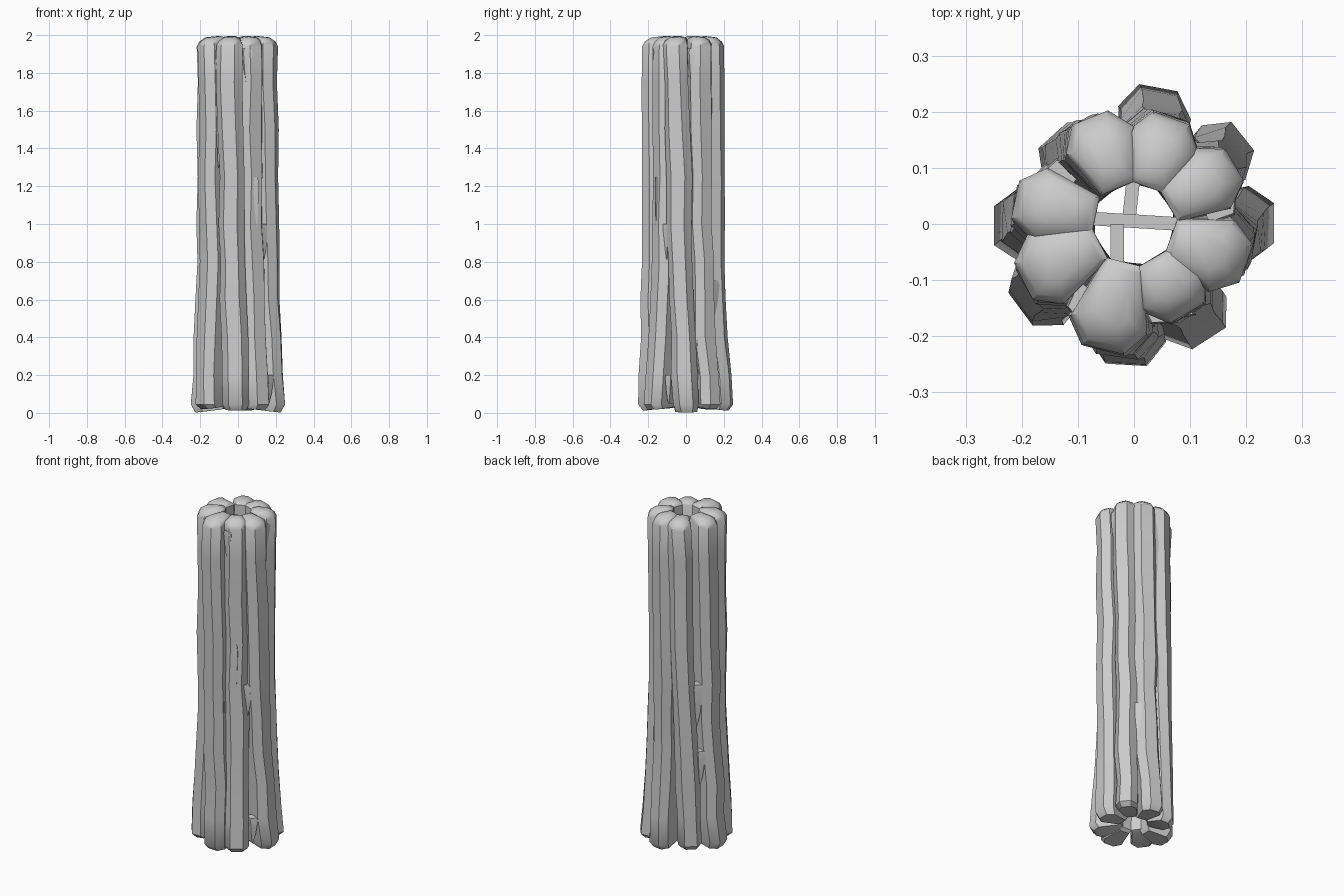
import bpy, bmesh, math, random
from mathutils import Vector

if "Cube" in bpy.data.objects:
    bpy.data.objects.remove(bpy.data.objects["Cube"])

random.seed(4)
grey = bpy.data.materials.new("weathered grey")
grey.diffuse_color = (0.6, 0.6, 0.6, 1)
grey.use_nodes = True
grey.node_tree.nodes["Principled BSDF"].inputs["Base Color"].default_value = grey.diffuse_color


def finish(bm, name, angle=40):
    bmesh.ops.recalc_face_normals(bm, faces=bm.faces)
    me = bpy.data.meshes.new(name)
    bm.to_mesh(me)
    bm.free()
    ob = bpy.data.objects.new(name, me)
    bpy.context.collection.objects.link(ob)
    me.materials.append(grey)
    bpy.ops.object.select_all(action='DESELECT')
    ob.select_set(True)
    bpy.context.view_layer.objects.active = ob
    bpy.ops.object.shade_smooth_by_angle(angle=math.radians(angle))
    return ob


def loft(rings, name):
    """Skin a stack of equal-length rings and close both ends."""
    bm = bmesh.new()
    loops = [[bm.verts.new(p) for p in ring] for ring in rings]
    for a, b in zip(loops, loops[1:]):
        n = len(a)
        for i in range(n):
            bm.faces.new((a[i], a[(i + 1) % n], b[(i + 1) % n], b[i]))
    for end in (loops[0], loops[-1]):
        bm.faces.new(end)
    return finish(bm, name)


def section(angle, r, w, z, rise=0.0, scale=1.0):
    """Six-sided wedge: flat outer face, wide shoulders, narrow inner face."""
    inner = 0.07
    pts = [(r, -0.5 * w), (r, 0.55 * w), (r - 0.045, w),
           (inner, 0.035), (inner, -0.035), (r - 0.045, -w)]
    mid = (r + inner) / 2
    c, s = math.cos(angle), math.sin(angle)
    ring = []
    for u, v in pts:
        u, v = mid + (u - mid) * scale, v * scale
        ring.append(Vector((u * c - v * s, u * s + v * c,
                            z + rise * (r - u) / (r - inner))))
    return ring


# Stalks: base angle, base radius, top angle, top radius, half width
stalks = [(181, 0.252, 168, 0.216, 0.066), (133, 0.215, 112, 0.205, 0.066),
          (80, 0.250, 70, 0.200, 0.066), (39, 0.252, 30, 0.208, 0.062),
          (1, 0.252, -20, 0.212, 0.068), (-57, 0.248, -60, 0.185, 0.068),
          (-93, 0.253, -104, 0.230, 0.070), (217, 0.255, 207, 0.222, 0.070)]
levels = [0.045, 0.2, 0.4, 0.6, 0.8, 1.0, 1.25, 1.5, 1.75, 1.94]
for k, (a0, r0, a1, r1, w) in enumerate(stalks):
    foot = (0.0, 0.015, 0.01, 0.02)[k % 4]
    rings = [section(math.radians(a0), r0 - 0.012, w, foot, 0.02, 0.82)]
    for z in levels:
        t = (z / 1.94) ** 0.8
        flare = max(0, 1 - z / 0.95) ** 1.4
        jit = 0 if z in (levels[0], levels[-1]) else 1
        ang = a0 + (a1 - a0) * t + jit * random.uniform(-1.5, 1.5)
        r = r1 + (r0 - r1) * flare + jit * random.uniform(-0.008, 0.004)
        rise = 0.035 if z == levels[-1] else 0
        rings.append(section(math.radians(ang), r, w + jit * random.uniform(-0.005, 0.004),
                             z, rise))
    rings.append(section(math.radians(a1), r1, w, 1.963, 0.025, 0.84))
    rings.append(section(math.radians(a1), r1, w, 1.983, 0.016, 0.45))
    loft(rings, f"stalk_{k + 1}")

# Torn splinters lodged in the grooves: angle, radius, bottom, top, half width
splinters = [(-86, 0.185, 0.45, 0.92, 0.025), (-62, 0.195, 0.75, 1.25, 0.022),
             (-40, 0.185, 0.78, 1.0, 0.03), (-30, 0.205, 0.05, 0.2, 0.025),
             (28, 0.20, 1.25, 1.55, 0.035), (22, 0.205, 0.2, 0.4, 0.025),
             (10, 0.19, 1.75, 1.93, 0.025), (55, 0.195, 0.45, 0.7, 0.03),
             (95, 0.185, 1.3, 1.9, 0.025), (145, 0.19, 0.75, 1.0, 0.03),
             (150, 0.2, 0.4, 0.6, 0.025), (195, 0.2, 0.2, 0.9, 0.025),
             (-75, 0.19, 1.75, 1.93, 0.03), (235, 0.2, 1.3, 1.92, 0.025)]
for k, (ang, r, z0, z1, w) in enumerate(splinters):
    a = math.radians(ang)
    out, side = Vector((math.cos(a), math.sin(a), 0)), Vector((-math.sin(a), math.cos(a), 0))
    rings = []
    for t, size in ((0, 0.15), (0.35, 0.6), (0.9, 1), (1, 0.8)):
        z = Vector((0, 0, z0 + (z1 - z0) * t))
        rings.append([out * (r - 0.06) - side * w * size + z,
                      out * (r - 0.02 + 0.01 * size) - side * w * 0.6 * size + z,
                      out * (r - 0.02 + 0.02 * size) + side * w * size + z,
                      out * (r - 0.06) + side * w * size + z])
    loft(rings, f"splinter_{k + 1}")

# Thin fibres crossing the hollow core: end points, bottom, top
fibres = [((-0.08, 0.01), (0.08, 0.0), 0.3, 1.85), ((-0.01, 0.0), (0.0, 0.09), 0.5, 1.75),
          ((-0.03, 0.0), (-0.03, -0.09), 0.5, 1.9)]
for k, (p, q, z0, z1) in enumerate(fibres):
    p, q = Vector((*p, 0)), Vector((*q, 0))
    d = (q - p).normalized().cross(Vector((0, 0, 0.012)))
    loft([[v + Vector((0, 0, z)) for v in (p - d, q - d, q + d, p + d)]
          for z in (z0, (z0 + z1) / 2, z1)], f"core_fibre_{k + 1}")
